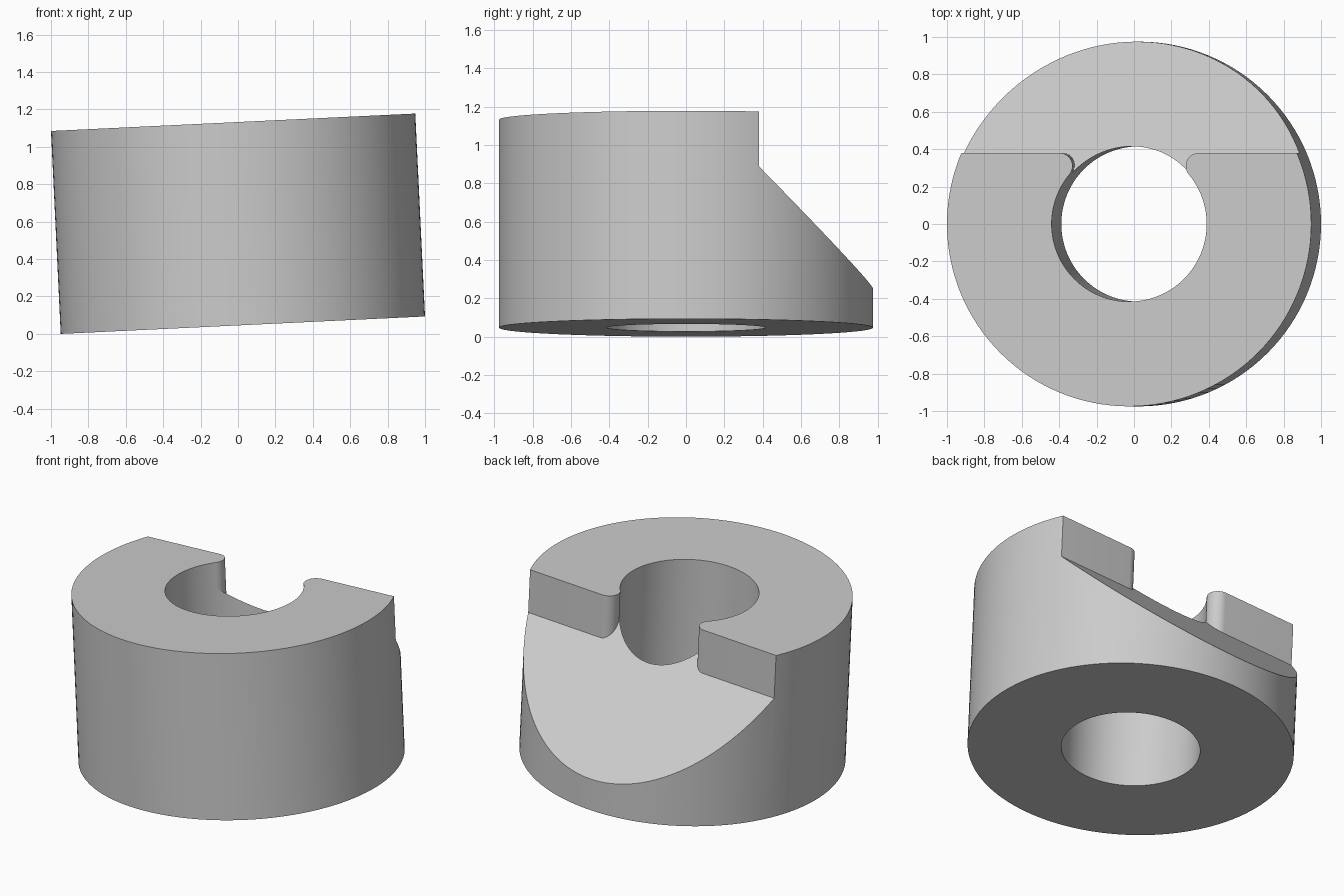
import bpy, bmesh, math
from mathutils import Vector

if "Cube" in bpy.data.objects:
    bpy.data.objects.remove(bpy.data.objects["Cube"])

R, BORE, H = 0.975, 0.415, 1.086      # collar radius, bore radius, height
WALL_Y, WALL_Z = 0.38, 0.80           # step wall position and foot height
FILLET = 0.07                         # rounding between wall and bore
TILT = math.radians(2.74)
SEG = 128

grey = bpy.data.materials.new("light_grey")
grey.use_nodes = True
colour = (0.6, 0.6, 0.6, 1)
grey.diffuse_color = colour
grey.node_tree.nodes["Principled BSDF"].inputs["Base Color"].default_value = colour


def prism(name, outline, bottom, top):
    """Extrude an xy outline between two height functions of y."""
    bm = bmesh.new()
    low = [bm.verts.new((x, y, bottom(y))) for x, y in outline]
    high = [bm.verts.new((x, y, top(y))) for x, y in outline]
    bm.faces.new(low)
    bm.faces.new(high)
    n = len(outline)
    for i in range(n):
        j = (i + 1) % n
        bm.faces.new((low[i], low[j], high[j], high[i]))
    bmesh.ops.recalc_face_normals(bm, faces=bm.faces)
    mesh = bpy.data.meshes.new(name)
    bm.to_mesh(mesh)
    bm.free()
    mesh.materials.append(grey)
    obj = bpy.data.objects.new(name, mesh)
    bpy.context.collection.objects.link(obj)
    return obj


def circle(radius):
    return [(radius * math.cos(2 * math.pi * i / SEG),
             radius * math.sin(2 * math.pi * i / SEG)) for i in range(SEG)]


# Solid collar, and the round bore cutter
collar = prism("slotted_collar", circle(R), lambda y: 0, lambda y: H)
bore = prism("bore_cutter", circle(BORE), lambda y: -0.2, lambda y: H + 0.2)

# Step cutter: straight wall with a fillet tangent to the bore on each side
cy = WALL_Y - FILLET
cx = math.sqrt((BORE + FILLET) ** 2 - cy ** 2)
end = math.pi + math.atan2(cy, cx)
start = math.pi / 2
steps = 14
side = [(1.3, WALL_Y)]
for i in range(steps + 1):
    a = start + (end - start) * i / steps
    side.append((cx + FILLET * math.cos(a), cy + FILLET * math.sin(a)))
inner = Vector((cx, cy)).normalized() * BORE * 0.95
side.append((inner.x, inner.y))
outline = side + [(-x, y) for x, y in reversed(side)] + [(-1.3, 1.3), (1.3, 1.3)]
# The cutter's floor is the 45 degree ramp
step = prism("step_cutter", outline, lambda y: WALL_Z + WALL_Y - y, lambda y: H + 0.3)

# Cut the bore and the step
bpy.ops.object.select_all(action='DESELECT')
bpy.context.view_layer.objects.active = collar
collar.select_set(True)
for cutter in (bore, step):
    mod = collar.modifiers.new(cutter.name, 'BOOLEAN')
    mod.operation = 'DIFFERENCE'
    mod.solver = 'EXACT'
    mod.object = cutter
    bpy.ops.object.modifier_apply(modifier=mod.name)
    bpy.data.objects.remove(cutter)

bpy.ops.object.shade_smooth_by_angle(angle=math.radians(25))

# Lean the collar slightly and rest its lowest edge on the ground
collar.rotation_euler = (0, -TILT, 0)
collar.location = (H * math.sin(TILT) / 2, 0, R * math.sin(TILT))
